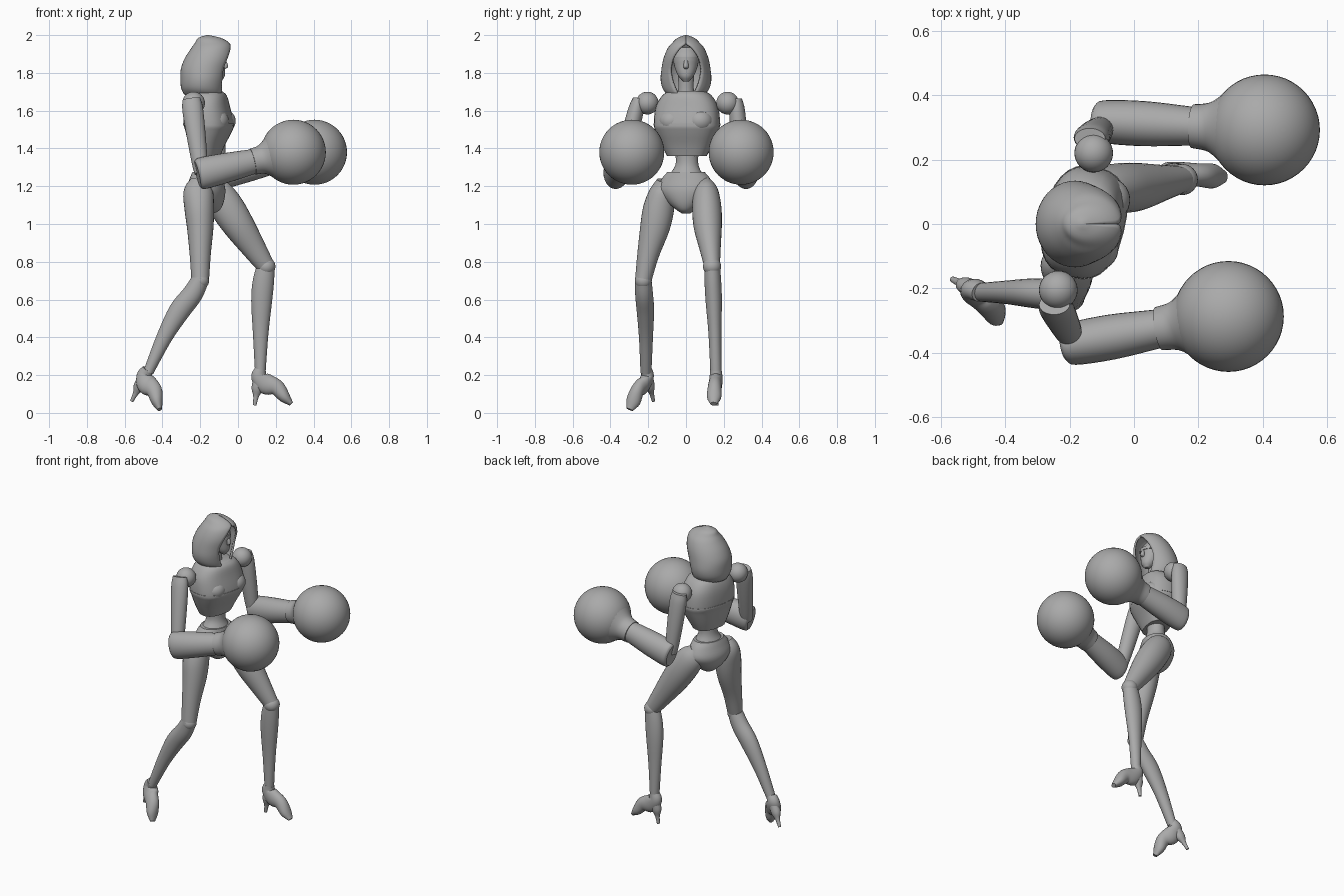
import bpy, bmesh, math
from mathutils import Vector

cube = bpy.data.objects.get("Cube")
if cube:
    bpy.data.objects.remove(cube, do_unlink=True)

grey = bpy.data.materials.new("plain grey")
grey.use_nodes = True
COLOUR = (0.4, 0.4, 0.4, 1)
grey.diffuse_color = COLOUR
grey.node_tree.nodes["Principled BSDF"].inputs["Base Color"].default_value = COLOUR

SIDES = 28
TWIST = math.radians(-14)   # shoulders and hips turned


def finish(name, bm, sharp=40):
    bmesh.ops.recalc_face_normals(bm, faces=bm.faces)
    mesh = bpy.data.meshes.new(name)
    bm.to_mesh(mesh)
    bm.free()
    mesh.materials.append(grey)
    ob = bpy.data.objects.new(name, mesh)
    bpy.context.collection.objects.link(ob)
    bpy.ops.object.select_all(action="DESELECT")
    ob.select_set(True)
    bpy.context.view_layer.objects.active = ob
    bpy.ops.object.shade_smooth_by_angle(angle=math.radians(sharp))
    return ob


def smooth_keys(keys, steps=4):
    """Catmull-Rom interpolation of number tuples."""
    vs = [Vector(k) for k in keys]
    ext = [vs[0] * 2 - vs[1]] + vs + [vs[-1] * 2 - vs[-2]]
    out = []
    for i in range(len(vs) - 1):
        a, b, c, d = ext[i:i + 4]
        for s in range(steps):
            t = s / steps
            out.append((b * 2 + (c - a) * t + (a * 2 - b * 5 + c * 4 - d) * t * t
                        + (b * 3 - a - c * 3 + d) * t ** 3) / 2)
    return out + [vs[-1]]


def bridge(bm, rings, closed=True):
    for r, s in zip(rings, rings[1:]):
        n = len(r)
        for i in range(n if closed else n - 1):
            j = (i + 1) % n
            bm.faces.new((r[i], r[j], s[j], s[i]))


def loft(name, keys, yaw=None, power=2, steps=4):
    """Keys are x, y, z, depth radius, width radius; yaw keeps rings level."""
    keys = smooth_keys([tuple(k) + (k[-1],) * (5 - len(k)) for k in keys], steps)
    bm = bmesh.new()
    rings = []
    for i, k in enumerate(keys):
        c = Vector(k[:3])
        if yaw is None:
            t = (Vector(keys[min(i + 1, len(keys) - 1)][:3]) - Vector(keys[max(i - 1, 0)][:3])).normalized()
            ref = Vector((0, 1, 0)) if abs(t.y) < 0.75 else Vector((1, 0, 0))
            u = ref.cross(t).normalized()
            v = t.cross(u)
        else:
            u = Vector((math.cos(yaw), math.sin(yaw), 0))
            v = Vector((-u.y, u.x, 0))
        ring = []
        for j in range(SIDES):
            a = 2 * math.pi * j / SIDES
            ca, sa = math.cos(a), math.sin(a)
            p = c + u * math.copysign(abs(ca) ** (2 / power), ca) * k[3] \
                  + v * math.copysign(abs(sa) ** (2 / power), sa) * k[4]
            ring.append(bm.verts.new(p))
        rings.append(ring)
    bridge(bm, rings)
    bm.faces.new(rings[0])
    bm.faces.new(rings[-1])
    return finish(name, bm)


def ball(name, loc, r, scale=(1, 1, 1), seg=32):
    bm = bmesh.new()
    bmesh.ops.create_uvsphere(bm, u_segments=seg, v_segments=seg // 2, radius=r)
    bmesh.ops.scale(bm, vec=scale, verts=bm.verts)
    bmesh.ops.translate(bm, vec=loc, verts=bm.verts)
    return finish(name, bm)


# Hood: open arcs, keys are z, centre x, depth, half width, opening half width
bm = bmesh.new()
rings = []
for z, cx, d, w, o in smooth_keys([
        (1.675, -.185, .10, .085, .035), (1.71, -.188, .113, .12, .05),
        (1.76, -.185, .12, .134, .072), (1.82, -.175, .127, .13, .083),
        (1.88, -.155, .125, .118, .07), (1.93, -.14, .108, .097, .036),
        (1.96, -.137, .09, .072, .002), (1.985, -.15, .06, .045, .001),
        (2, -.16, .006, .006, .0003)]):
    start = math.asin(max(o, 0) / w)
    ring = []
    for j in range(33):
        a = start + (2 * math.pi - 2 * start) * j / 32
        x = cx + d * math.cos(a)
        slope = .1 * max(0, 1.9 - z) / .22
        ring.append(bm.verts.new((x, w * math.sin(a), z - slope * (x + .19))))
    rings.append(ring)
bridge(bm, rings, closed=False)
bm.faces.new(rings[-1])
hood = finish("hood", bm)
shell = hood.modifiers.new("thickness", "SOLIDIFY")
shell.thickness = .012
shell.offset = -1

# Face, nose and neck
loft("face", [(-.1, 0, 1.755, .012, .014), (-.115, 0, 1.785, .045, .042), (-.135, 0, 1.84, .065, .063),
              (-.14, 0, 1.89, .068, .066), (-.15, 0, 1.935, .045, .045)], yaw=0)
loft("nose", [(-.075, 0, 1.875, .006), (-.068, 0, 1.85, .012), (-.066, 0, 1.83, .013), (-.08, 0, 1.82, .01)], yaw=0)
loft("mask_band", [(-.135, 0, 1.865, .071, .067), (-.138, 0, 1.885, .073, .069)], yaw=0)
loft("neck", [(-.17, 0, 1.62, .055, .06), (-.165, 0, 1.7, .04, .042), (-.16, 0, 1.8, .04, .042)], yaw=0)

# Chest shell, waist and hips
loft("chest", [(-.165, .005, 1.705, .075, .09), (-.165, .005, 1.68, .1, .13), (-.165, .005, 1.62, .115, .165),
               (-.155, .005, 1.53, .125, .175), (-.155, .005, 1.49, .115, .165),
               (-.165, .005, 1.42, .09, .135), (-.17, .005, 1.36, .07, .105)], yaw=TWIST, power=2.5)
loft("bust_seam", [(-.155, .005, 1.522, .127, .177), (-.155, .005, 1.532, .127, .177)], yaw=TWIST, power=2.5)
for side in (-1, 1):
    ball("bust", (-.1 + side * .018, side * .075, 1.545), .07, (1, 1, .9))
loft("waist", [(-.165, .005, 1.45, .06, .08), (-.165, .005, 1.37, .052, .062), (-.165, .005, 1.31, .055, .062),
               (-.165, 0, 1.26, .075, .09), (-.165, 0, 1.23, .08, .1)], yaw=TWIST)
loft("briefs", [(-.165, 0, 1.275, .075, .1), (-.168, 0, 1.24, .085, .13), (-.17, 0, 1.18, .1, .15),
                (-.165, 0, 1.12, .09, .105), (-.155, 0, 1.075, .06, .05), (-.155, 0, 1.055, .025, .02)], yaw=TWIST)

# Arms: shoulder ball, upper arm, forearm, cuff and big round fist
for side, shoulder, elbow, fist in (
        ("right", (-.235, -.205, 1.64), (-.19, -.372, 1.268), (.293, -.287, 1.38)),
        ("left", (-.125, .22, 1.64), (-.095, .318, 1.268), (.405, .292, 1.38))):
    s = -1 if side == "right" else 1
    sh, el, fi = Vector(shoulder), Vector(elbow), Vector(fist)
    ball(side + "_shoulder_ball", sh, .06)
    top = sh + Vector((-.012, s * .045, .02))
    low = el + Vector((-.005, -s * .02, .0))
    loft(side + "_upper_arm", [(*top, .048, .032), (*top.lerp(low, .15), .055, .042),
                               (*top.lerp(low, .5), .05, .044), (*top.lerp(low, .85), .042, .04),
                               (*low, .035, .035)])
    loft(side + "_forearm", [(*el.lerp(fi, -.05), .07, .05), (*el, .084, .066), (*el.lerp(fi, .25), .079, .07),
                             (*el.lerp(fi, .56), .066, .06)])
    loft(side + "_cuff", [(*el.lerp(fi, .555), .07, .068), (*el.lerp(fi, .64), .075, .074),
                          (*el.lerp(fi, .7), .092, .09), (*el.lerp(fi, .78), .128, .126)])
    ball(side + "_fist", fi, .172, seg=48)

# Legs: thigh, knee, shin
loft("right_thigh", [(-.2, -.115, 1.23, .05, .04), (-.21, -.125, 1.17, .078, .068), (-.205, -.145, 1.08, .078, .082),
                     (-.2, -.165, .98, .07, .078), (-.2, -.2, .84, .056, .058), (-.2, -.225, .71, .047, .044)])
ball("right_knee", (-.198, -.226, .7), .045)
loft("right_shin", [(-.195, -.227, .715, .045, .043), (-.24, -.222, .63, .054, .047), (-.31, -.215, .54, .056, .046),
                    (-.39, -.212, .4, .042, .037), (-.475, -.212, .215, .027, .029)])
loft("left_thigh", [(-.145, .095, 1.22, .045, .04), (-.115, .105, 1.17, .08, .065), (-.06, .11, 1.09, .09, .077),
                    (.005, .115, .99, .083, .075), (.085, .128, .87, .064, .056), (.145, .138, .78, .048, .042)])
ball("left_knee", (.15, .138, .775), .048)
loft("left_shin", [(.15, .138, .79, .045, .04), (.135, .142, .7, .056, .044), (.125, .147, .59, .055, .043),
                   (.12, .153, .42, .041, .034), (.118, .158, .215, .028, .029)])

# High-heeled shoes
for side, ankle, heel, toe in (
        ("right", (-.477, -.212, .23), (-.563, -.172, .062), (-.415, -.298, .018)),
        ("left", (.118, .158, .23), (.088, .162, .04), (.282, .146, .048))):
    a, h, t = Vector(ankle), Vector(heel), Vector(toe)
    back = a.lerp(h, .45)
    ball_of_foot = a.lerp(t, .78) - Vector((0, 0, .004))
    loft(side + "_shoe", [(*a, .03, .03), (*a.lerp(back, .45), .043, .034), (*a.lerp(back, .55).lerp(t, .22), .055, .036),
                          (*a.lerp(t, .52), .043, .036), (*ball_of_foot, .031, .038), (*t, .012, .018)])
    loft(side + "_heel", [(*a.lerp(h, .3), .03, .028), (*a.lerp(h, .55), .03, .025),
                          (*a.lerp(h, .75), .015, .013), (*h, .009, .009)])
